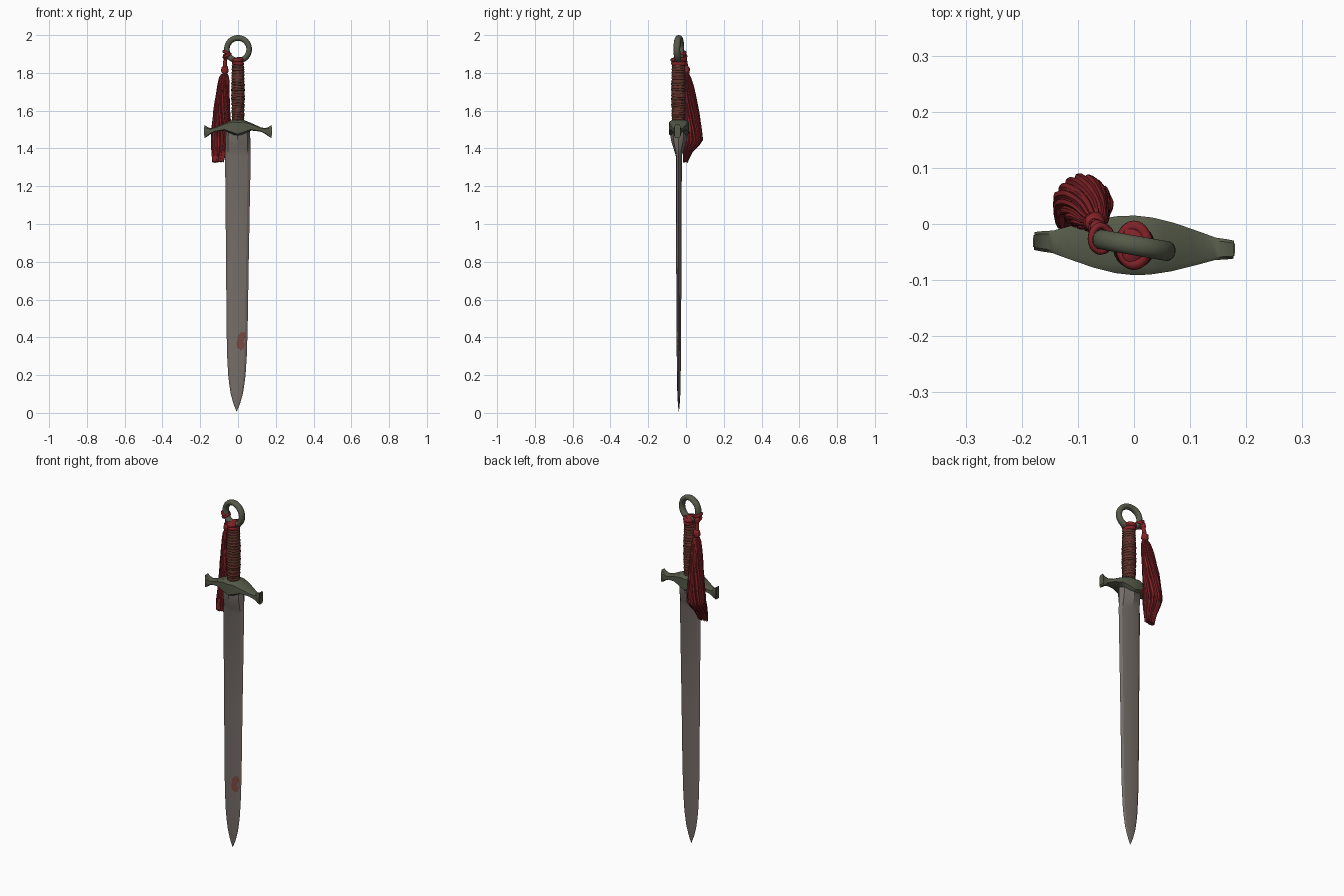
import bpy, bmesh, random
from math import sin, cos, pi, radians
from mathutils import Vector, Matrix

random.seed(4)
cube = bpy.data.objects.get("Cube")
if cube:
    bpy.data.objects.remove(cube, do_unlink=True)

CY = -0.038  # depth of the sword's centre plane


def material(name, rgb):
    m = bpy.data.materials.new(name)
    m.use_nodes = True
    m.diffuse_color = (*rgb, 1)
    bsdf = m.node_tree.nodes["Principled BSDF"]
    bsdf.inputs["Base Color"].default_value = (*rgb, 1)
    bsdf.inputs["Roughness"].default_value = 0.7
    return m


STEEL = material("dull steel", (0.18, 0.155, 0.14))
BRONZE = material("aged bronze", (0.092, 0.102, 0.066))
LEATHER = material("brown leather", (0.10, 0.034, 0.02))
WRAP = material("reddish leather", (0.13, 0.033, 0.025))
CLOTH = material("red cloth", (0.22, 0.016, 0.02))
RUST = material("rust", (0.2, 0.07, 0.05))


def finish(name, bm, mat, angle=35):
    bmesh.ops.recalc_face_normals(bm, faces=bm.faces)
    mesh = bpy.data.meshes.new(name)
    bm.to_mesh(mesh)
    bm.free()
    mesh.materials.append(mat)
    ob = bpy.data.objects.new(name, mesh)
    bpy.context.collection.objects.link(ob)
    bpy.ops.object.select_all(action='DESELECT')
    ob.select_set(True)
    bpy.context.view_layer.objects.active = ob
    bpy.ops.object.shade_smooth_by_angle(angle=radians(angle))
    return ob


def loft(name, rings, mat, angle=35):
    """Skin a list of equally long point loops and cap both ends."""
    bm = bmesh.new()
    loops = [[bm.verts.new(p) for p in ring] for ring in rings]
    n = len(loops[0])
    for a, b in zip(loops, loops[1:]):
        for i in range(n):
            j = (i + 1) % n
            bm.faces.new((a[i], a[j], b[j], b[i]))
    bm.faces.new(loops[0])
    bm.faces.new(loops[-1])
    return finish(name, bm, mat, angle)


def lerp_rows(rows, steps):
    """Insert smooth in-between rows into a short profile."""
    out = []
    for a, b in zip(rows, rows[1:]):
        for k in range(steps):
            t = k / steps
            out.append([u + (v - u) * t for u, v in zip(a, b)])
    return out + [list(rows[-1])]


def torus(name, center, ra, rb, tube_w, tube_h, mat, rot=None, seg=40, sides=12):
    """Oval ring lying flat, then turned by rot."""
    rot = rot or Matrix.Identity(3)
    bm = bmesh.new()
    grid = []
    for i in range(seg):
        a = 2 * pi * i / seg
        row = []
        for j in range(sides):
            b = 2 * pi * j / sides
            p = Vector(((ra + tube_w * cos(b)) * cos(a), (rb + tube_w * cos(b)) * sin(a), tube_h * sin(b)))
            row.append(bm.verts.new(rot @ p + Vector(center)))
        grid.append(row)
    for i in range(seg):
        for j in range(sides):
            k, l = (i + 1) % seg, (j + 1) % sides
            bm.faces.new((grid[i][j], grid[k][j], grid[k][l], grid[i][l]))
    return finish(name, bm, mat, 60)


def blob(name, center, scale, mat):
    """Lumpy cloth knot."""
    bm = bmesh.new()
    bmesh.ops.create_icosphere(bm, subdivisions=3, radius=1)
    for v in bm.verts:
        k = 1 + 0.08 * sin(7 * v.co.z + 4 * v.co.x) + random.uniform(-0.03, 0.03)
        v.co = Vector((v.co.x * scale[0], v.co.y * scale[1], v.co.z * scale[2])) * k + Vector(center)
    return finish(name, bm, mat, 50)


# Blade: ridged section with bevelled edges, swelling into a collar under the guard
section = [(1, 0), (0.78, 0.6), (0, 1), (-0.78, 0.6), (-1, 0), (-0.78, -0.6), (0, -1), (0.78, -0.6)]
blade_rows = [  # height, half width, half thickness
    (0.008, 0.001, 0.001), (0.05, 0.018, 0.005), (0.1, 0.032, 0.008), (0.15, 0.04, 0.009),
    (0.2, 0.046, 0.01), (0.3, 0.052, 0.011), (0.45, 0.056, 0.012), (0.8, 0.06, 0.014),
    (1.36, 0.068, 0.016), (1.39, 0.067, 0.025), (1.43, 0.066, 0.038), (1.46, 0.065, 0.044), (1.5, 0.063, 0.045)]
turn = Matrix.Rotation(radians(-2.5), 3, 'Z')
rings = []
for z, w, t in blade_rows:
    shift = Vector((-0.007 * (1 - z / 1.5), CY, z))
    rings.append([turn @ Vector((u * w, v * t, 0)) + shift for u, v in section])
blade = loft("blade", rings, STEEL, 20)

# Rust stain laid over the front of the blade
bm = bmesh.new()
bmesh.ops.create_circle(bm, cap_ends=True, segments=28, radius=1)
bmesh.ops.inset_region(bm, faces=bm.faces[:], thickness=0.35)
bmesh.ops.poke(bm, faces=[f for f in bm.faces if len(f.verts) > 4])
for v in bm.verts:
    k = 1 + 0.08 * sin(9 * v.co.x + 5 * v.co.y)
    v.co = Vector((0.019 + 0.025 * v.co.x * k + 0.005 * v.co.y, -0.09, 0.38 + 0.048 * v.co.y * k))
stain = finish("rust_stain", bm, RUST)
wrap = stain.modifiers.new("cling", 'SHRINKWRAP')
wrap.target = blade
wrap.wrap_method = 'PROJECT'
wrap.use_project_y = True
wrap.use_positive_direction = True
wrap.use_negative_direction = False
wrap.wrap_mode = 'OUTSIDE_SURFACE'
wrap.offset = 0.0015

# Guard: arched bar, thick in the middle, flared at the tips
half = [  # x, half depth, bottom, top
    (0, 0.053, 1.464, 1.549), (0.03, 0.051, 1.476, 1.55), (0.07, 0.043, 1.495, 1.534),
    (0.12, 0.028, 1.489, 1.512), (0.145, 0.02, 1.477, 1.507), (0.165, 0.018, 1.462, 1.514),
    (0.178, 0.016, 1.456, 1.526)]
rows = lerp_rows([(-x, d, b, t) for x, d, b, t in half[:0:-1]] + half, 2)
rings = []
for x, d, b, t in rows:
    c, m, h = 0.72, (b + t) / 2, (t - b) / 2
    loop = [(1, c), (c, 1), (-c, 1), (-1, c), (-1, -c), (-c, -1), (c, -1), (1, -c)]
    rings.append([turn @ Vector((x, d * u, 0)) + Vector((0, CY, m + h * v)) for u, v in loop])
loft("guard", rings, BRONZE, 40)
for s in (-1, 1):  # stud on each tip
    bm = bmesh.new()
    bmesh.ops.create_cube(bm, size=1)
    for v in bm.verts:
        p = Vector((v.co.x * 0.008 + s * 0.176, v.co.y * 0.022, 0))
        v.co = turn @ p + Vector((0, CY, 1.49 + v.co.z * 0.045))
    finish("guard_stud_" + ("left" if s > 0 else "right"), bm, BRONZE)

# Grip: oval core bound with cord
def grip_radius(z):
    return 0.0295 + 0.004 * sin(pi * (z - 1.53) / 0.33)

rings = [[(grip_radius(z) * cos(2 * pi * i / 24), CY - 0.002 + 1.08 * grip_radius(z) * sin(2 * pi * i / 24), z)
          for i in range(24)] for z in [1.53 + 0.033 * k for k in range(11)]]
loft("grip_core", rings, WRAP)
for k in range(19):
    z = 1.555 + 0.0155 * k
    r = grip_radius(z) - 0.001
    tilt = Matrix.Rotation(random.uniform(-0.13, 0.13), 3, 'Y') @ Matrix.Rotation(random.uniform(-0.1, 0.1), 3, 'X')
    torus("grip_cord_%02d" % k, (0, CY - 0.002, z), r, 1.08 * r, random.uniform(0.003, 0.0055), 0.0065,
          (LEATHER, LEATHER, WRAP)[k % 3], tilt, 28, 8)

# Ring pommel
stand = Matrix.Rotation(radians(-10), 3, 'Z') @ Matrix.Rotation(radians(90), 3, 'X')
torus("pommel_ring", (0, CY, 1.925), 0.06, 0.06, 0.015, 0.018, BRONZE, stand, 48, 14)

# Cloth band tied round the top of the grip
torus("cloth_band_lower", (0, CY, 1.85), 0.023, 0.032, 0.009, 0.011, CLOTH, Matrix.Rotation(0.12, 3, 'Y'))
torus("cloth_band_upper", (0, CY, 1.868), 0.024, 0.034, 0.01, 0.011, CLOTH, Matrix.Rotation(-0.15, 3, 'Y'))
blob("cloth_band_knot", (0, CY, 1.866), (0.027, 0.04, 0.018), CLOTH)

# Cord looped round the pommel ring, with knot and bead
side = Matrix.Rotation(radians(25), 3, 'Y')
torus("tassel_loop", (-0.06, -0.026, 1.907), 0.018, 0.023, 0.006, 0.008, CLOTH, side, 28, 8)
torus("tassel_loop_second", (-0.056, -0.026, 1.893), 0.018, 0.022, 0.006, 0.008, CLOTH,
      Matrix.Rotation(radians(-30), 3, 'Y'), 28, 8)
blob("tassel_knot", (-0.066, -0.008, 1.885), (0.015, 0.015, 0.02), CLOTH)
cord = [(1.90, -0.064, -0.01, 0.009), (1.85, -0.069, -0.002, 0.011), (1.78, -0.071, 0.004, 0.012)]
loft("tassel_cord", [[(x + r * cos(pi * i / 6), y + r * sin(pi * i / 6), z) for i in range(12)]
                     for z, x, y, r in cord], CLOTH)
blob("tassel_bead", (-0.07, 0.002, 1.815), (0.02, 0.019, 0.025), CLOTH)

# Tassel: bundle of strands that swells, then gathers at the hem
profile = [  # height, centre x, centre y, half width, half depth
    (1.795, -0.071, 0.004, 0.018, 0.013), (1.775, -0.073, 0.007, 0.027, 0.02),
    (1.73, -0.077, 0.014, 0.033, 0.028), (1.6, -0.085, 0.029, 0.044, 0.04),
    (1.5, -0.088, 0.037, 0.05, 0.047), (1.445, -0.091, 0.039, 0.051, 0.05),
    (1.415, -0.095, 0.026, 0.047, 0.043), (1.38, -0.1, 0.009, 0.039, 0.026),
    (1.33, -0.106, -0.003, 0.03, 0.012)]
N = 64
depth = [random.uniform(0.93, 1.04) for _ in range(N // 4)]
rings = []
for z, x, y, w, d in lerp_rows(profile, 4):
    ring = []
    for i in range(N):
        a = 2 * pi * i / N + 0.5 * sin(6 * z)
        k = depth[i // 4] * (0.89 if i % 4 == 0 else 1.0 + 0.03 * sin(pi * (i % 4) / 4))
        k += 0.015 * sin(40 * z + i // 4 * 2.3)
        ring.append((x + w * k * cos(a), y + d * k * sin(a), z + (0.006 * sin(i * 1.7) if z < 1.34 else 0)))
    rings.append(ring)
loft("tassel", rings, CLOTH, 40)
